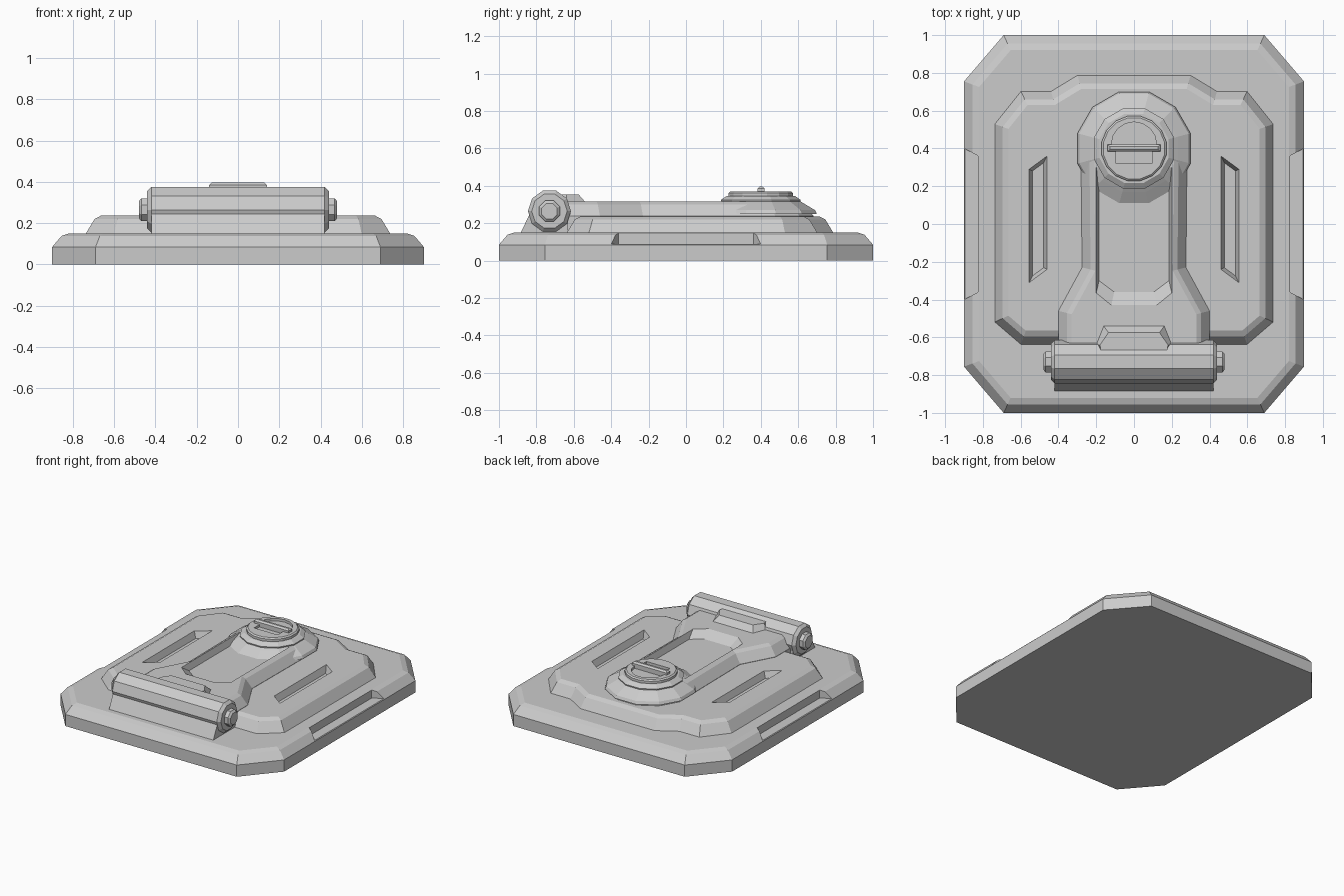
import bpy, bmesh
from math import sin, cos, pi
from mathutils import Vector

if "Cube" in bpy.data.objects:
    bpy.data.objects.remove(bpy.data.objects["Cube"])


def loft(name, rings):
    """Solid skinned through rings of equal point count, capped at both ends."""
    bm = bmesh.new()
    vs = [[bm.verts.new(p) for p in r] for r in rings]
    n = len(rings[0])
    for a, b in zip(vs, vs[1:]):
        for i in range(n):
            j = (i + 1) % n
            bm.faces.new((a[i], a[j], b[j], b[i]))
    bm.faces.new(vs[0][::-1])
    bm.faces.new(vs[-1])
    bmesh.ops.recalc_face_normals(bm, faces=bm.faces)
    me = bpy.data.meshes.new(name)
    bm.to_mesh(me)
    bm.free()
    ob = bpy.data.objects.new(name, me)
    bpy.context.collection.objects.link(ob)
    return ob


def inset(pts, d):
    """Mitred inward offset of a counter-clockwise outline."""
    out, n = [], len(pts)
    for i in range(n):
        a, b, c = (Vector(pts[k % n]) for k in (i - 1, i, i + 1))
        e, f = (b - a).normalized(), (c - b).normalized()
        n1, n2 = Vector((-e.y, e.x)), Vector((-f.y, f.x))
        out.append(b + (n1 + n2) * d / (1 + n1.dot(n2)))
    return out


def plate(name, outline, layers):
    return loft(name, [[(p[0], p[1], z) for p in inset(outline, d)] for d, z in layers])


def mirrored(right):
    """Right half listed bottom to top -> full counter-clockwise outline."""
    return right + [(-x, y) for x, y in reversed(right)]


def lathe(name, profile, n, y=0.4):
    ang = [(i + 0.5) * 2 * pi / n for i in range(n)]
    return loft(name, [[(r * cos(a), y + r * sin(a), z) for a in ang] for r, z in profile])


def lathe_x(name, profile, n, y, z):
    ang = [(i + 0.5) * 2 * pi / n for i in range(n)]
    return loft(name, [[(x, y + r * sin(a), z + r * cos(a)) for a in ang] for r, x in profile])


def cut(target, cutter):
    cutter.hide_render = True
    cutter.hide_viewport = True
    m = target.modifiers.new("cut", 'BOOLEAN')
    m.operation = 'DIFFERENCE'
    m.solver = 'EXACT'
    m.object = cutter


# base plate with side notches
base = plate("base_plate",
             mirrored([(0.69, -1), (0.9, -0.755), (0.9, 0.755), (0.69, 1)]),
             [(0, 0), (0, 0.085), (0.045, 0.138), (0.08, 0.15)])
for s in (1, -1):
    notch = [(0.825, -0.36), (0.92, -0.412), (0.92, 0.412), (0.825, 0.36)]
    pts = notch if s > 0 else [(-x, y) for x, y in reversed(notch)]
    cut(base, plate("notch_cutter", pts, [(0, 0.09), (0, 0.25)]))

# raised panel with two long slots
panel = plate("raised_panel",
              mirrored([(0.6, -0.64), (0.74, -0.52), (0.74, 0.53), (0.6, 0.705),
                        (0.44, 0.705), (0.3, 0.79)]),
              [(0, 0.145), (0.045, 0.22), (0.075, 0.236)])
for s in (1, -1):
    slot = [(0.46, -0.24), (0.555, -0.31), (0.555, 0.29), (0.46, 0.36)]
    pts = slot if s > 0 else [(-x, y) for x, y in reversed(slot)]
    cut(panel, plate("slot_cutter", pts, [(0.018, 0.19), (0, 0.236), (0, 0.3)]))

# hinge arm, rounded around the lock at the back, with a sunken tray
arc = [(0.292 * cos(a), 0.4 + 0.292 * sin(a))
       for a in ((i + 0.5) * pi / 6 for i in range(3))]
arm = plate("hinge_arm",
            mirrored([(0.4, -0.72), (0.4, -0.46), (0.275, -0.23)] + arc),
            [(0, 0.148), (0, 0.238), (0.045, 0.3), (0.07, 0.315)])
tray = mirrored([(0.12, -0.43), (0.2, -0.365), (0.2, 0.3)])
low = mirrored([(0.105, -0.36), (0.185, -0.3), (0.185, 0.3)])
cut(arm, loft("tray_cutter", [[(x, y, z) for x, y in pts] for pts, z in
                              ((low, 0.27), (tray, 0.315), (tray, 0.36))]))

# lock collar, ring and cap
lathe("lock_collar", [(0.31, 0.25), (0.3, 0.27), (0.24, 0.305), (0.22, 0.316)], 12)
lathe("lock_ring", [(0.215, 0.3), (0.22, 0.325), (0.19, 0.345), (0.1, 0.345)], 12)
cap = lathe("lock_cap", [(0.175, 0.33), (0.175, 0.362), (0.165, 0.37)], 16)
recess = [(-0.095, 0.32), (0.095, 0.32), (0.095, 0.4)]
recess += [(0.12 * cos(i * pi / 8), 0.42 + 0.12 * sin(i * pi / 8)) for i in range(9)]
recess += [(-0.095, 0.4)]
cut(cap, plate("recess_cutter", recess, [(0, 0.352), (0, 0.4)]))
bar = [(-0.14, 0.383), (0.14, 0.383), (0.14, 0.421), (-0.14, 0.421)]
plate("lock_handle", bar, [(0, 0.35), (0, 0.385), (0.012, 0.396)])

# hinge barrel with end pins
Y, Z = -0.73, 0.265
lathe_x("hinge_barrel", [(0.095, -0.44), (0.115, -0.42), (0.115, 0.42), (0.095, 0.44)], 10, Y, Z)
lathe_x("hinge_pins", [(0.045, -0.48), (0.06, -0.468), (0.06, 0.468), (0.045, 0.48)], 8, Y, Z)

# hinge foot under the barrel
foot = [(-0.885, 0.148), (-0.63, 0.148), (-0.63, 0.25), (-0.835, 0.25)]
loft("hinge_foot", [[(x, y, z) for y, z in foot] for x in (-0.42, 0.42)])

# hinge lug reaching onto the arm
lug = mirrored([(0.17, -0.7), (0.2, -0.64), (0.16, -0.54)])
lug_top = mirrored([(0.17, -0.7), (0.18, -0.64), (0.135, -0.575)])
loft("hinge_lug", [[(x, y, z) for x, y in pts] for pts, z in
                   ((lug, 0.29), (lug, 0.315), (lug_top, 0.355))])
